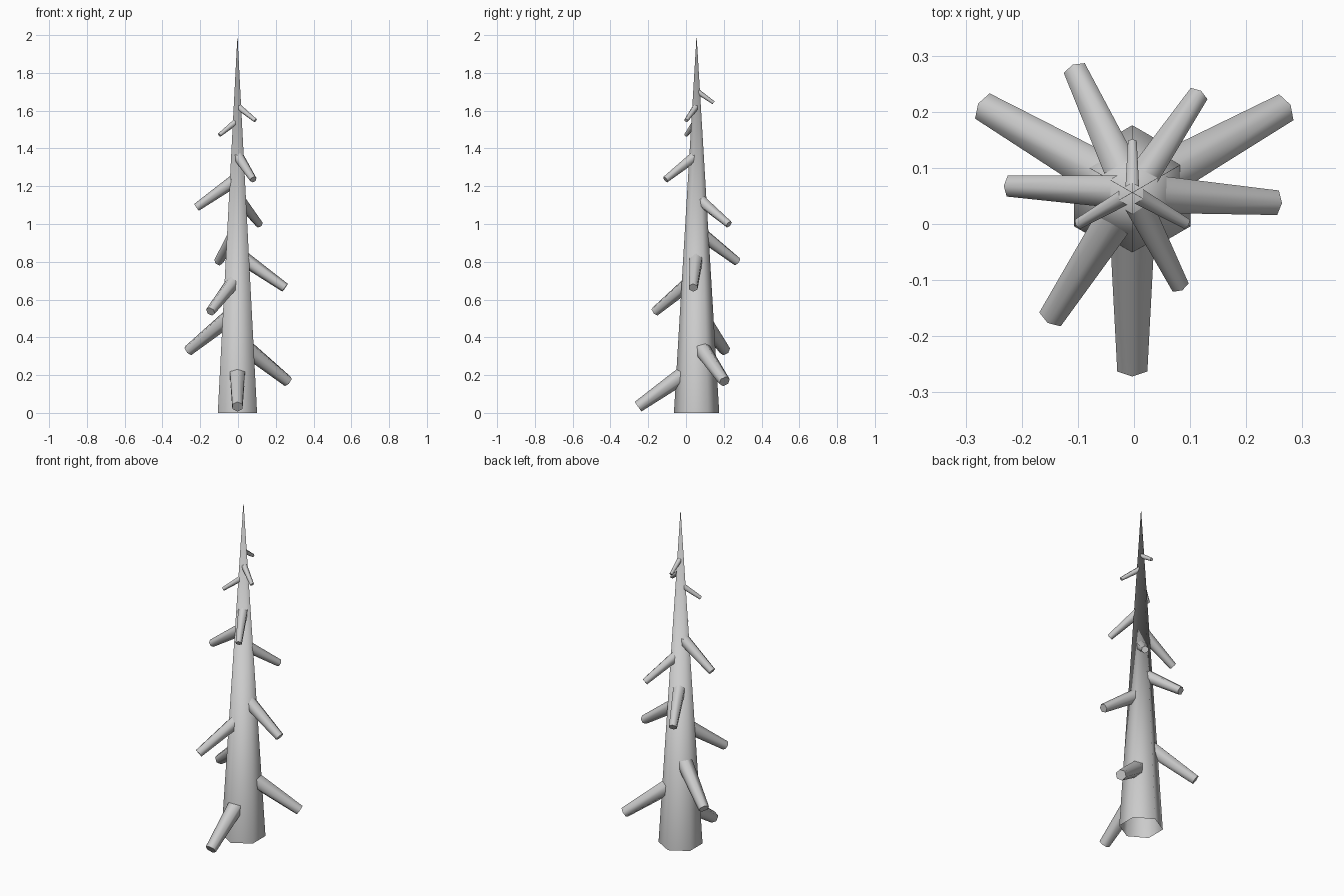
import bpy
from math import radians, cos, sin, tan
from mathutils import Vector

cube = bpy.data.objects.get("Cube")
if cube:
    bpy.data.objects.remove(cube, do_unlink=True)

# One plain grey for the whole tree
grey = bpy.data.materials.new("pale grey")
grey.use_nodes = True
colour = (0.6, 0.6, 0.6, 1)
grey.diffuse_color = colour
grey.node_tree.nodes["Principled BSDF"].inputs["Base Color"].default_value = colour

AXIS_X, AXIS_Y = -0.003, 0.056
SLOPE = radians(35)


def tapered(name, start, end, r_start, r_end, fill):
    """Six-sided tapered tube from start to end, smooth along its sides."""
    start, end = Vector(start), Vector(end)
    along = end - start
    bpy.ops.mesh.primitive_cone_add(vertices=6, radius1=r_start, radius2=r_end,
                                    depth=along.length, end_fill_type=fill,
                                    location=(start + end) / 2)
    obj = bpy.context.object
    obj.name = name
    obj.rotation_euler = along.to_track_quat('Z', 'Y').to_euler()
    obj.data.materials.append(grey)
    bpy.ops.object.shade_smooth_by_angle(angle=radians(65))
    return obj


# Trunk: open-bottomed spire
tapered("trunk", (AXIS_X, AXIS_Y, 0), (AXIS_X, AXIS_Y, 2), 0.12, 0, 'NOTHING')

# Drooping branch stubs: heading in degrees, height on the trunk axis, reach
branches = [
    (-90, 0.25, 0.31), (29, 0.38, 0.305), (150, 0.54, 0.30),
    (-123, 0.72, 0.262), (-4, 0.84, 0.253), (115, 0.967, 0.238),
    (56, 1.143, 0.207), (177, 1.24, 0.217), (-63, 1.365, 0.185),
    (-150, 1.548, 0.11), (-30, 1.625, 0.11), (90, 1.705, 0.09),
]
for i, (heading, height, reach) in enumerate(branches, 1):
    a = radians(heading)
    tip = (AXIS_X + reach * cos(a), AXIS_Y + reach * sin(a),
           height - reach * tan(SLOPE))
    tapered(f"branch_{i}", (AXIS_X, AXIS_Y, height), tip,
            reach * 0.16, reach * 0.1, 'NGON')
